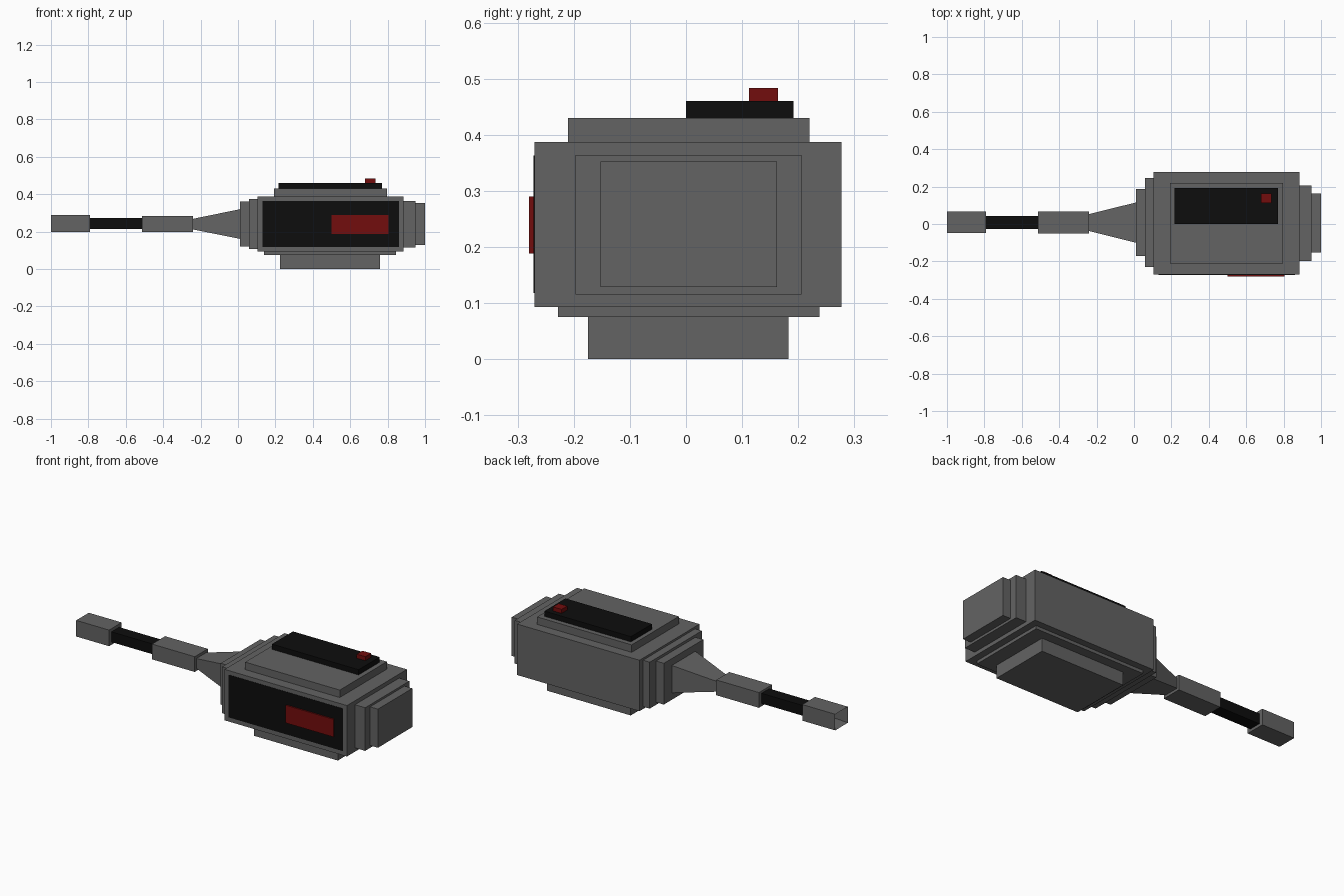
import bpy
import bmesh

cube = bpy.data.objects.get("Cube")
if cube:
    bpy.data.objects.remove(cube, do_unlink=True)


def material(name, color):
    m = bpy.data.materials.new(name)
    m.use_nodes = True
    m.diffuse_color = (*color, 1)
    bsdf = next(n for n in m.node_tree.nodes if n.type == "BSDF_PRINCIPLED")
    bsdf.inputs["Base Color"].default_value = (*color, 1)
    bsdf.inputs["Roughness"].default_value = 0.8
    return m


grey = material("casing grey", (0.125, 0.125, 0.125))
black = material("panel black", (0.004, 0.004, 0.004))
red = material("signal red", (0.17, 0.004, 0.004))


def finish(bm, name, mat):
    bmesh.ops.recalc_face_normals(bm, faces=bm.faces)
    mesh = bpy.data.meshes.new(name)
    bm.to_mesh(mesh)
    bm.free()
    mesh.materials.append(mat)
    ob = bpy.data.objects.new(name, mesh)
    bpy.context.collection.objects.link(ob)
    return ob


def box_mesh(x, y, z):
    """Box from (min, max) ranges."""
    bm = bmesh.new()
    bmesh.ops.create_cube(bm, size=1)
    for v in bm.verts:
        v.co = [r[1] if c > 0 else r[0] for c, r in zip(v.co, (x, y, z))]
    return bm


def box(name, mat, x, y, z):
    return finish(box_mesh(x, y, z), name, mat)


# Main casing with stepped ends
box("casing", grey, (0.103, 0.885), (-0.27, 0.277), (0.093, 0.387))
box("inner_left_step", grey, (0.885, 0.95), (-0.197, 0.206), (0.115, 0.364))
box("outer_left_step", grey, (0.95, 1.0), (-0.152, 0.162), (0.129, 0.352))
box("inner_right_step", grey, (0.06, 0.103), (-0.23, 0.245), (0.107, 0.375))
box("outer_right_step", grey, (0.01, 0.06), (-0.172, 0.188), (0.122, 0.36))

# Plates above and below, and the foot
box("top_plate", grey, (0.193, 0.797), (-0.21, 0.22), (0.387, 0.43))
box("bottom_plate", grey, (0.14, 0.845), (-0.228, 0.238), (0.075, 0.093))
box("foot", grey, (0.225, 0.76), (-0.175, 0.183), (0, 0.075))

# Controls and display
box("control_strip", black, (0.217, 0.77), (0, 0.192), (0.43, 0.46))
box("button", red, (0.68, 0.735), (0.112, 0.164), (0.46, 0.483))
box("front_panel", black, (0.13, 0.86), (-0.272, -0.27), (0.118, 0.363))
box("front_display", red, (0.50, 0.805), (-0.28, -0.272), (0.188, 0.29))

# Tapered neck, narrowed at its outer end
bm = box_mesh((-0.24, 0.01), (-0.1, 0.115), (0.162, 0.32))
for v in bm.verts:
    if v.co.x < -0.1:
        v.co.y = 0.008 + (v.co.y - 0.008) * 0.42
        v.co.z = 0.24 + (v.co.z - 0.24) * 0.36
finish(bm, "tapered_neck", grey)

# Rod sections
box("neck_block", grey, (-0.513, -0.24), (-0.052, 0.067), (0.197, 0.285))
box("rod", black, (-0.79, -0.513), (-0.027, 0.044), (0.213, 0.272))

# Hollow end block
bm = box_mesh((-1.0, -0.79), (-0.048, 0.067), (0.197, 0.29))
bm.normal_update()
end = min(bm.faces, key=lambda f: f.calc_center_median().x)
bmesh.ops.inset_region(bm, faces=[end], thickness=0.02)
bmesh.ops.translate(bm, verts=end.verts, vec=(0.1, 0, 0))
finish(bm, "hollow_end_block", grey)
